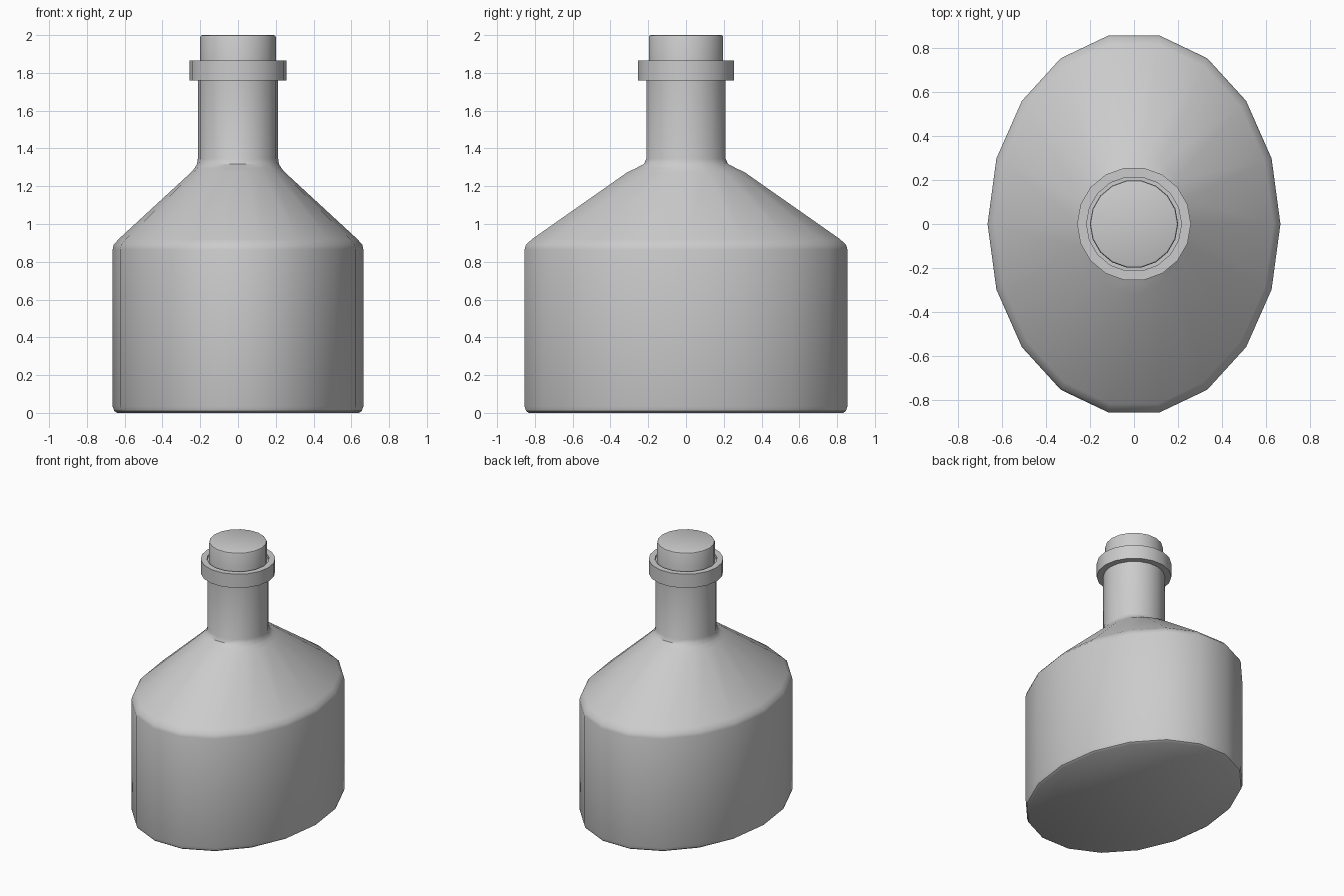
import bpy, bmesh, math

if "Cube" in bpy.data.objects:
    bpy.data.objects.remove(bpy.data.objects["Cube"])

SIDES = 18


def loft(name, rings, cap_start=True, cap_end=True):
    """Skin a stack of elliptical rings given as (rx, ry, z)."""
    bm = bmesh.new()
    loops = []
    for rx, ry, z in rings:
        loops.append([bm.verts.new((rx * math.cos(2 * math.pi * i / SIDES),
                                    ry * math.sin(2 * math.pi * i / SIDES), z))
                      for i in range(SIDES)])
    for a, b in zip(loops, loops[1:]):
        for i in range(SIDES):
            j = (i + 1) % SIDES
            bm.faces.new((a[i], a[j], b[j], b[i]))
    if cap_start:
        bm.faces.new(loops[0][::-1])
    if cap_end:
        bm.faces.new(loops[-1])
    bmesh.ops.recalc_face_normals(bm, faces=bm.faces)
    mesh = bpy.data.meshes.new(name)
    bm.to_mesh(mesh)
    bm.free()
    obj = bpy.data.objects.new(name, mesh)
    bpy.context.collection.objects.link(obj)
    bpy.ops.object.select_all(action='DESELECT')
    obj.select_set(True)
    bpy.context.view_layer.objects.active = obj
    bpy.ops.object.shade_smooth_by_angle(angle=math.radians(35))
    return obj


def round_rings(pairs):
    return [(r, r, z) for r, z in pairs]


# Oval body, sloping shoulder, round neck and lip, with the rim recess
loft("bottle", [
    (0.640, 0.845, 0.0), (0.655, 0.860, 0.010), (0.664, 0.868, 0.035),
    (0.664, 0.868, 0.865), (0.658, 0.860, 0.890), (0.632, 0.828, 0.920),
    (0.250, 0.318, 1.272), (0.230, 0.270, 1.295), (0.217, 0.226, 1.318),
] + round_rings([
    (0.213, 1.345), (0.213, 1.76), (0.258, 1.76),
    (0.258, 1.865), (0.215, 1.865), (0.215, 1.845),
]))

# Stopper with a small softened top edge
loft("stopper", round_rings([
    (0.200, 1.80), (0.200, 1.990), (0.197, 1.997), (0.190, 2.0),
]))
